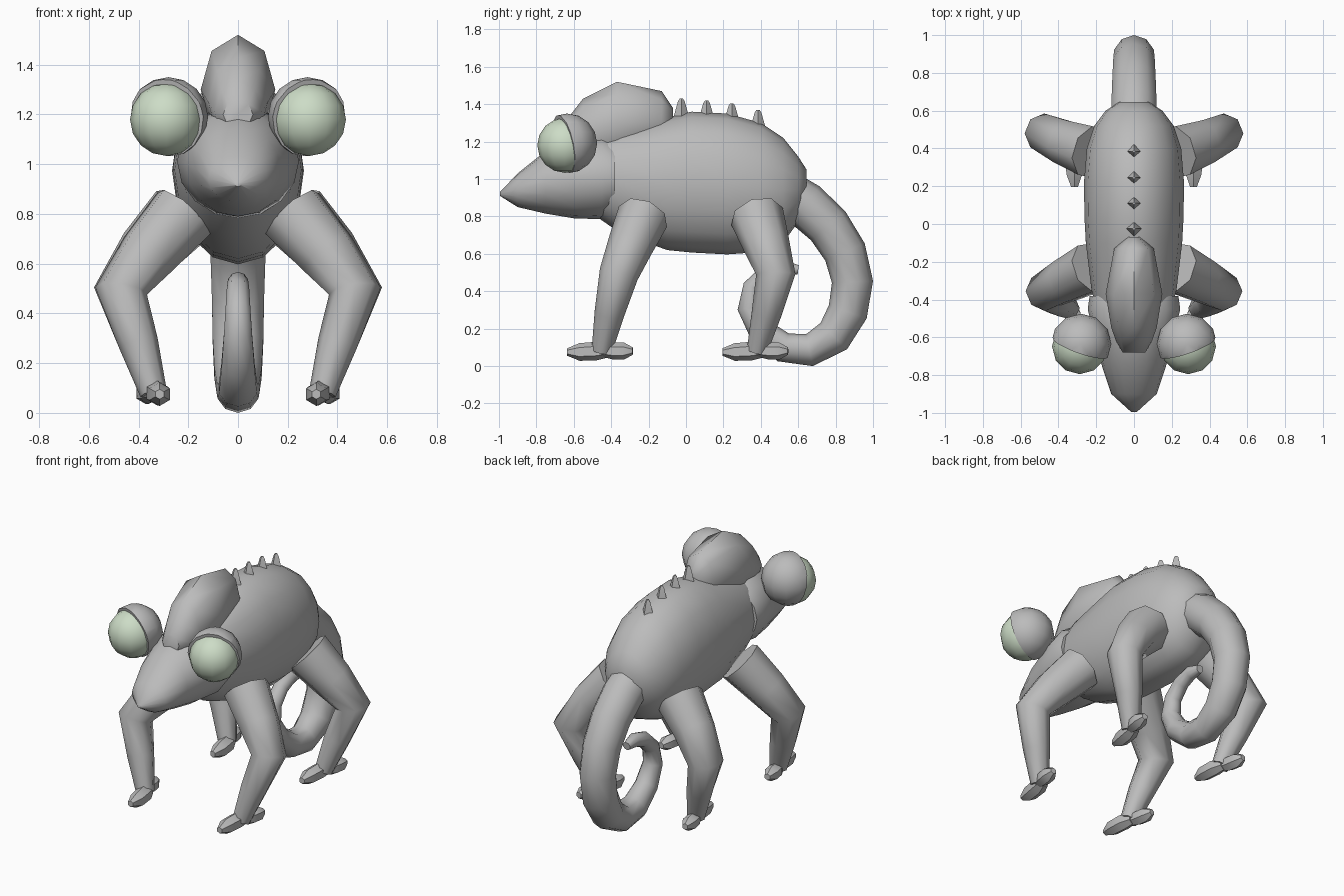
import bpy, bmesh, math
from mathutils import Vector

if "Cube" in bpy.data.objects:
    bpy.data.objects.remove(bpy.data.objects["Cube"])


def material(name, rgb):
    m = bpy.data.materials.new(name)
    m.diffuse_color = (*rgb, 1)
    m.use_nodes = True
    m.node_tree.nodes["Principled BSDF"].inputs["Base Color"].default_value = m.diffuse_color
    return m


GREY = material("skin grey", (0.5, 0.5, 0.5))
GREEN = material("eye pale green", (0.61, 0.72, 0.57))


def finish(name, bm, mat=GREY, angle=50):
    bmesh.ops.recalc_face_normals(bm, faces=bm.faces)
    me = bpy.data.meshes.new(name)
    bm.to_mesh(me)
    bm.free()
    ob = bpy.data.objects.new(name, me)
    bpy.context.collection.objects.link(ob)
    me.materials.append(mat)
    bpy.ops.object.select_all(action='DESELECT')
    ob.select_set(True)
    bpy.context.view_layer.objects.active = ob
    bpy.ops.object.shade_smooth_by_angle(angle=math.radians(angle))
    return ob


def loft(name, rings, n, angle=50):
    """Skin elliptical rings given as (centre, side vector, up vector)."""
    bm = bmesh.new()
    loops = []
    for c, u, v in rings:
        loops.append([bm.verts.new(c + u * math.sin(2 * math.pi * i / n)
                                   + v * math.cos(2 * math.pi * i / n)) for i in range(n)])
    for a, b in zip(loops, loops[1:]):
        for i in range(n):
            j = (i + 1) % n
            bm.faces.new((a[i], a[j], b[j], b[i]))
    bm.faces.new(loops[0])
    bm.faces.new(loops[-1])
    return finish(name, bm, angle=angle)


def hull(name, stations, n, angle=50):
    """Stations along y: (y, top, bottom, half width)."""
    loft(name, [(Vector((0, y, (t + b) / 2)), Vector((w, 0, 0)), Vector((0, 0, (t - b) / 2)))
                for y, t, b, w in stations], n, angle)


def tube(name, pts, n=8):
    """Round tube through (x, y, z, radius) points."""
    ps = [Vector(p[:3]) for p in pts]
    rings = []
    for i, p in enumerate(ps):
        before = (p - ps[i - 1]).normalized() if i else Vector()
        after = (ps[i + 1] - p).normalized() if i < len(ps) - 1 else Vector()
        t = (before + after).normalized()
        u = Vector((1, 0, 0))
        u = (u - t * u.dot(t)).normalized()
        rings.append((p, u * pts[i][3], t.cross(u) * pts[i][3]))
    loft(name, rings, n)


# Torso, head and the crest on the skull
hull("body", [(-0.48, 1.22, 0.80, 0.19), (-0.35, 1.27, 0.71, 0.225), (-0.1, 1.33, 0.62, 0.255),
              (0.03, 1.36, 0.607, 0.262), (0.22, 1.35, 0.597, 0.265), (0.40, 1.30, 0.61, 0.25),
              (0.52, 1.22, 0.66, 0.21), (0.60, 1.12, 0.77, 0.15), (0.645, 1.05, 0.87, 0.08)], 16)
hull("head", [(-0.995, 0.93, 0.91, 0.015), (-0.9, 1.03, 0.85, 0.12), (-0.75, 1.15, 0.815, 0.17),
              (-0.6, 1.215, 0.79, 0.21), (-0.45, 1.24, 0.785, 0.245), (-0.38, 1.2, 0.82, 0.235)], 16)
hull("crest", [(-0.68, 1.26, 1.14, 0.06), (-0.62, 1.34, 1.08, 0.095), (-0.55, 1.43, 1.07, 0.12),
               (-0.37, 1.52, 1.08, 0.15), (-0.13, 1.47, 1.15, 0.105), (-0.07, 1.38, 1.24, 0.035)], 8)

# Curled tail
tail = [(0.57, 0.90, 0.125), (0.64, 0.86, 0.125), (0.76, 0.75, 0.12), (0.85, 0.61, 0.115),
        (0.89, 0.45, 0.11), (0.865, 0.29, 0.107), (0.79, 0.16, 0.10), (0.66, 0.085, 0.087),
        (0.52, 0.10, 0.08), (0.40, 0.19, 0.07), (0.335, 0.31, 0.06), (0.355, 0.42, 0.052),
        (0.43, 0.495, 0.047), (0.52, 0.525, 0.042), (0.60, 0.515, 0.025)]
tube("tail", [(0, *p) for p in tail], 10)

# Back spikes
for i, (y, z) in enumerate([(-0.025, 1.43), (0.11, 1.42), (0.245, 1.405), (0.385, 1.37)]):
    loft(f"back_spike_{i + 1}",
         [(Vector((0, y, z - h)), Vector((r, 0, 0)), Vector((0, r, 0)))
          for h, r in ((0.10, 0.042), (0.015, 0.018), (0, 0.008))], 4)

for s, side in ((1, "right"), (-1, "left")):
    # Bent limbs: shoulder or hip, elbow or knee, ankle
    limbs = {"front": [(0.22, -0.23, 0.80, 0.14), (0.36, -0.30, 0.64, 0.122),
                       (0.47, -0.36, 0.49, 0.105), (0.40, -0.41, 0.28, 0.08), (0.34, -0.45, 0.08, 0.055)],
             "rear": [(0.22, 0.38, 0.80, 0.145), (0.36, 0.43, 0.65, 0.125),
                      (0.475, 0.48, 0.49, 0.105), (0.40, 0.43, 0.28, 0.08), (0.34, 0.38, 0.08, 0.055)]}
    for part, pts in limbs.items():
        tube(f"{part}_leg_{side}", [(s * x, y, z, r) for x, y, z, r in pts])
        # Toes, one forward and one backward
        fy = pts[-1][1]
        tube(f"{part}_fore_toe_{side}", [(s * x, fy + d, z, r) for x, d, z, r in (
            (0.34, 0.03, 0.08, 0.035), (0.325, -0.03, 0.08, 0.05),
            (0.315, -0.12, 0.075, 0.047), (0.315, -0.185, 0.075, 0.02))], 6)
        tube(f"{part}_hind_toe_{side}", [(s * x, fy + d, z, r) for x, d, z, r in (
            (0.345, 0.0, 0.08, 0.03), (0.36, 0.06, 0.08, 0.045),
            (0.37, 0.12, 0.08, 0.045), (0.375, 0.165, 0.08, 0.02))], 6)

    # Eyeball, and a lid shell cut open toward the front
    look = Vector((0.33 * s, -0.92, -0.2)).normalized()
    for name, r, mat, c in (("eyeball", 0.147, GREEN, Vector((0.287 * s, -0.648, 1.18))),
                            ("eyelid", 0.16, GREY, Vector((0.28 * s, -0.635, 1.19)))):
        bm = bmesh.new()
        bmesh.ops.create_uvsphere(bm, u_segments=12, v_segments=8, radius=r)
        if name == "eyelid":
            bmesh.ops.bisect_plane(bm, geom=bm.verts[:] + bm.edges[:] + bm.faces[:],
                                   plane_co=look * 0.02, plane_no=look, clear_outer=True)
            rim = [e for e in bm.edges if e.is_boundary]
            bmesh.ops.holes_fill(bm, edges=rim, sides=0)
        bmesh.ops.translate(bm, verts=bm.verts, vec=c)
        finish(f"{name}_{side}", bm, mat)
